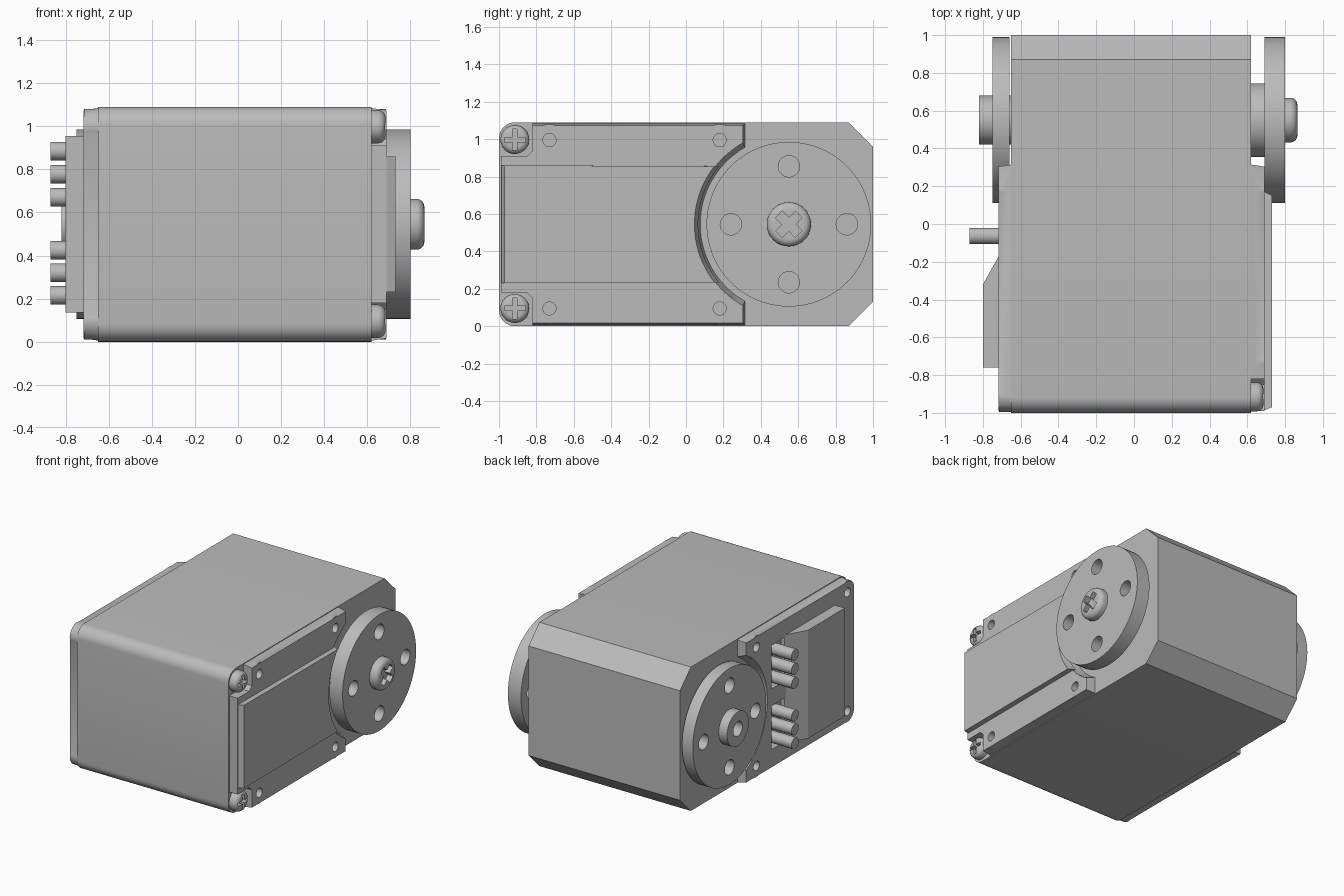
import bpy, bmesh
from math import sin, cos, acos, asin, pi
from mathutils import Matrix

cube = bpy.data.objects.get("Cube")
if cube:
    bpy.data.objects.remove(cube, do_unlink=True)

grey = bpy.data.materials.new("plain grey")
grey.use_nodes = True
colour = (0.5, 0.5, 0.5, 1)
grey.diffuse_color = colour
grey.node_tree.nodes["Principled BSDF"].inputs["Base Color"].default_value = colour

MID = 0.545          # height of the middle plane
AXIS = (0.55, MID)   # output shaft in (y, z)
parts = []


def finish(name, bm, keep=True):
    bmesh.ops.recalc_face_normals(bm, faces=bm.faces)
    mesh = bpy.data.meshes.new(name)
    bm.to_mesh(mesh)
    bm.free()
    mesh.materials.append(grey)
    ob = bpy.data.objects.new(name, mesh)
    bpy.context.collection.objects.link(ob)
    if keep:
        parts.append(ob)
    return ob


def prism(name, base, x0, x1, top=None, keep=True):
    """Loft a (y, z) outline along x, optionally to a second outline."""
    bm = bmesh.new()
    a = [bm.verts.new((x0, y, z)) for y, z in base]
    b = [bm.verts.new((x1, y, z)) for y, z in (top or base)]
    bm.faces.new(a)
    bm.faces.new(b)
    for i in range(len(a)):
        j = (i + 1) % len(a)
        bm.faces.new((a[i], a[j], b[j], b[i]))
    return finish(name, bm, keep)


def lathe(name, centre, profile, keep=True, n=48):
    """Turn a list of (radius, x) about an x axis through centre."""
    bm = bmesh.new()
    rings = [[bm.verts.new((x, centre[0] + r * cos(2 * pi * i / n),
                            centre[1] + r * sin(2 * pi * i / n))) for i in range(n)]
             for r, x in profile]
    bm.faces.new(rings[0])
    bm.faces.new(rings[-1])
    for a, b in zip(rings, rings[1:]):
        for i in range(n):
            j = (i + 1) % n
            bm.faces.new((a[i], a[j], b[j], b[i]))
    return finish(name, bm, keep)


def rod(name, centre, r, x0, x1, keep=True, n=48):
    return lathe(name, centre, [(r, x0), (r, x1)], keep, n)


def box(name, x, y, z, turn=0, keep=False):
    bm = bmesh.new()
    bmesh.ops.create_cube(bm, size=1)
    size = Matrix.Diagonal((x[1] - x[0], y[1] - y[0], z[1] - z[0], 1))
    place = Matrix.Translation([(p[0] + p[1]) / 2 for p in (x, y, z)])
    bm.transform(place @ Matrix.Rotation(turn, 4, 'X') @ size)
    return finish(name, bm, keep)


def combine(ob, tools, operation='DIFFERENCE'):
    for tool in tools:
        mod = ob.modifiers.new("combine", 'BOOLEAN')
        mod.operation, mod.solver, mod.object = operation, 'EXACT', tool
        bpy.context.view_layer.objects.active = ob
        bpy.ops.object.modifier_apply(modifier=mod.name)
        bpy.data.objects.remove(tool, do_unlink=True)


def arc(centre, r, start, end, n=24):
    return [(centre[0] + r * cos(start + (end - start) * i / n),
             centre[1] + r * sin(start + (end - start) * i / n)) for i in range(n + 1)]


def fillet(r, y, inset):
    """Rounded lower front corner, then rounded upper front corner."""
    return (arc((y + r, 1.09 - inset - r), r, pi / 2, pi, 8)
            + arc((y + r, inset + r), r, pi, 1.5 * pi, 8))


def cover_outline(inset, r, notched):
    """Side cover with a round clearance for the horn."""
    hi, lo, back = 1.09 - inset, inset, 0.32 - inset
    a = acos((back - AXIS[0]) / r)
    if notched:
        front = [(-0.82, hi), (-0.82, 0.94), (-0.85, 0.91), (-0.99, 0.91),
                 (-0.99, 0.18), (-0.85, 0.18), (-0.82, 0.15), (-0.82, lo)]
    else:
        front = fillet(0.08, -0.99, inset)
    return [(back, hi)] + front + [(back, lo)] + arc(AXIS, r, 2 * pi - a, a, 40)


# Main case: rounded front edges, chamfered back edges
prism("case", fillet(0.085, -1, 0) + [(0.87, 0), (1, 0.13), (1, 0.96), (0.87, 1.09)],
      -0.65, 0.62)

# Side covers with screw bosses and holes
for side, name, x0, x1, holes in ((1, "left_cover", 0.61, 0.69, (-0.73, 0.18)),
                                  (-1, "right_cover", -0.64, -0.717, (-0.91, 0.18))):
    cover = prism(name, cover_outline(0.004, 0.47, side > 0), x0, x1,
                  cover_outline(0.016, 0.50, side > 0))
    spots = [(y, z) for y in holes for z in (0.095, 0.995)]
    combine(cover, [rod("boss", s, 0.085, x0 + side * 0.003, x1 - side * 0.003, False)
                    for s in spots], 'UNION')
    combine(cover, [rod("hole", s, 0.035, x1 - side * 0.06, x1 + side * 0.1, False, 24)
                    for s in spots])
    if side < 0:
        combine(cover, [box("socket", (-0.9, -0.655), (-0.2, 0.0), z)
                        for z in ((0.15, 0.48), (0.61, 0.94))])


# Raised strip on the left cover
def strip_outline(front, r):
    a = asin(0.31 / r)
    return [(front, 0.86), (front, 0.23)] + arc(AXIS, r, pi + a, pi - a)


prism("raised_strip", strip_outline(-0.99, 0.485), 0.68, 0.73, strip_outline(-0.97, 0.505))

# Wedge-ended panel on the right cover
panel = [(-0.71, -0.76), (-0.80, -0.76), (-0.80, -0.32), (-0.71, -0.16)]
bm = bmesh.new()
low, high = [[bm.verts.new((x, y, z)) for x, y in panel] for z in (0.135, 0.955)]
bm.faces.new(low)
bm.faces.new(high)
for i in range(4):
    j = (i + 1) % 4
    bm.faces.new((low[i], low[j], high[j], high[i]))
finish("connector_panel", bm)

# Connector pins
for i in range(3):
    for z in (0.215 + 0.105 * i, 0.885 - 0.107 * i):
        rod("connector_pin", (-0.063, z), 0.043, -0.64, -0.87, n=32)


# Round horns on both sides
def horn(name, x0, x1):
    disc = rod(name, AXIS, 0.44, x0, x1, n=96)
    combine(disc, [rod("hole", (AXIS[0] + 0.31 * cos(i * pi / 2), MID + 0.31 * sin(i * pi / 2)),
                       0.057, x0 - 0.05, x1 + 0.05, False, 32) for i in range(4)])


horn("left_horn", 0.69, 0.80)
rod("left_shaft", AXIS, 0.195, 0.61, 0.695)
horn("right_horn", -0.75, -0.66)
hub = rod("right_hub", AXIS, 0.13, -0.64, -0.82)
combine(hub, [rod("hole", AXIS, 0.055, -0.9, -0.70, False, 32)])


# Cross-slotted screws
def screw(name, centre, r, x0, x1, reach, width, turn):
    edge = (x1 - x0) * 0.5
    profile = [(r, x0)] + [(r - edge + edge * cos(t * pi / 12), x1 - edge + edge * sin(t * pi / 12))
                           for t in range(7)]
    head = lathe(name, centre, profile)
    y, z = centre
    for k in range(2):
        combine(head, [box("slot", (x1 - edge * 1.2, x1 + 0.1), (y - reach, y + reach),
                           (z - width / 2, z + width / 2), turn + k * pi / 2)])


screw("horn_screw", AXIS, 0.118, 0.79, 0.865, 0.075, 0.05, pi / 4)
for z in (0.095, 0.998):
    screw("corner_screw", (-0.915, z), 0.077, 0.615, 0.685, 0.056, 0.024, 0)

# Smooth round surfaces, keep edges crisp
bpy.ops.object.select_all(action='DESELECT')
for ob in parts:
    ob.select_set(True)
bpy.context.view_layer.objects.active = parts[0]
bpy.ops.object.shade_smooth_by_angle(angle=0.5)
